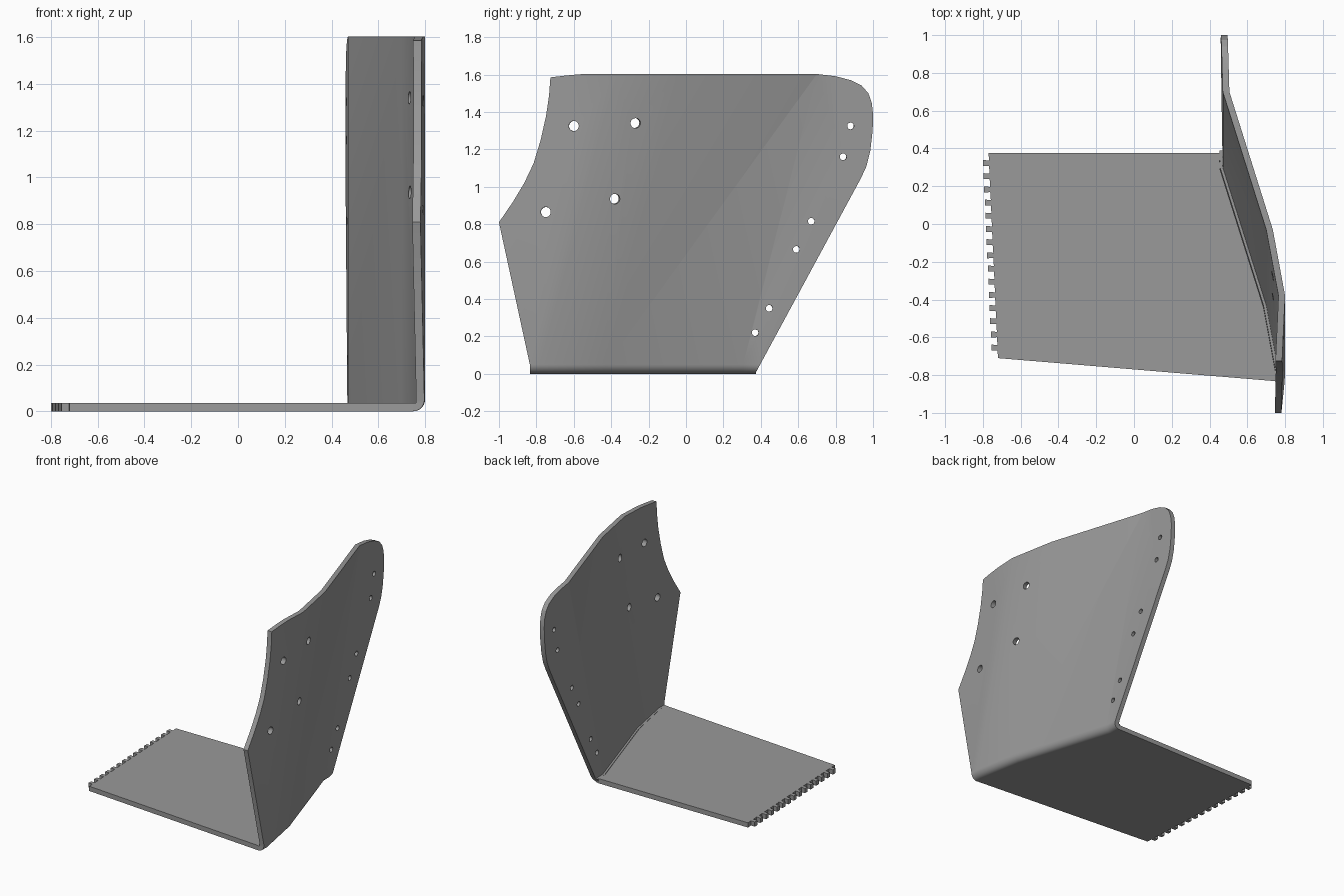
import bpy, bmesh, math
from mathutils import Vector

if "Cube" in bpy.data.objects:
    bpy.data.objects.remove(bpy.data.objects["Cube"])

T = 0.035        # sheet thickness
R = 0.05         # outer radius of the lower bend
K = 0.255        # lean of the fold lines (dy per dz)
H = 1.603        # overall height
# fold stations: position along the top edge, outer x
FOLDS = [(-1.4, 0.752), (-0.38, 0.80), (-0.03, 0.735), (0.70, 0.505), (1.6, 0.48)]

steel = bpy.data.materials.new("steel grey")
steel.diffuse_color = (0.32, 0.32, 0.32, 1)
steel.use_nodes = True
steel.node_tree.nodes["Principled BSDF"].inputs["Base Color"].default_value = steel.diffuse_color


def outer_x(y, z):
    """Outer x and slope of the folded side at a given y, z."""
    s = y + K * (H - z)
    for (s0, x0), (s1, x1) in zip(FOLDS, FOLDS[1:]):
        if s <= s1:
            m = (x1 - x0) / (s1 - s0)
            return x0 + m * (s - s0), m


def loft(name, rings):
    """Closed solid through a list of equal rings, capped at both ends."""
    bm = bmesh.new()
    vs = [[bm.verts.new(p) for p in ring] for ring in rings]
    n = len(vs[0])
    for a, b in zip(vs, vs[1:]):
        for i in range(n):
            j = (i + 1) % n
            bm.faces.new((a[i], a[j], b[j], b[i]))
    bm.faces.new(vs[0])
    bm.faces.new(vs[-1][::-1])
    bmesh.ops.recalc_face_normals(bm, faces=bm.faces)
    me = bpy.data.meshes.new(name)
    bm.to_mesh(me)
    bm.free()
    me.materials.append(steel)
    ob = bpy.data.objects.new(name, me)
    bpy.context.collection.objects.link(ob)
    return ob


def cut(ob, cutter, op):
    """Apply a boolean and remove the cutter."""
    cutter.hide_render = True
    mod = ob.modifiers.new("cut", 'BOOLEAN')
    mod.operation, mod.solver, mod.object = op, 'EXACT', cutter
    bpy.context.view_layer.objects.active = ob
    bpy.ops.object.modifier_apply(modifier=mod.name)
    bpy.data.objects.remove(cutter)


# Side plate: L-shaped section with a rounded heel, swept through the folds
arc = [(-R + R * math.cos(a), R - R * math.sin(a))
       for a in (math.pi / 2 * i / 8 for i in range(9))]
section = [(0, 1.8)] + arc + [(-R, T), (-T, T), (-T, 1.8)]
side = loft("side_plate", [[(x + u, s - K * (H - z), z) for u, z in section]
                           for s, x in FOLDS])

# Side outline in y, z
outline = [(-0.835, -0.1), (-0.835, 0.05), (-1, 0.81), (-0.925, 0.92), (-0.865, 1.02),
           (-0.815, 1.125), (-0.777, 1.25), (-0.748, 1.38), (-0.732, 1.49), (-0.725, 1.585),
           (-0.64, 1.595), (-0.55, H), (0.70, H), (0.80, 1.591), (0.88, 1.57),
           (0.94, 1.54), (0.975, 1.50), (0.993, 1.45), (1, 1.39), (0.998, 1.30),
           (0.985, 1.19), (0.965, 1.11), (0.935, 1.045), (0.375, 0.01), (0.375, -0.1)]
cut(side, loft("outline_cutter", [[(x, y, z) for y, z in outline] for x in (0.2, 1.1)]),
    'INTERSECT')

# Bolt holes, drilled square to each panel
holes = [(y, z, 0.027) for y, z in
         ((-0.60, 1.325), (-0.27, 1.34), (-0.75, 0.865), (-0.38, 0.935))]
holes += [(y, z, 0.018) for y, z in
          ((0.88, 1.325), (0.84, 1.16), (0.67, 0.815), (0.59, 0.665), (0.445, 0.35), (0.37, 0.22))]
for y, z, r in holes:
    x, m = outer_x(y, z)
    n = Vector((1, -m, K * m)).normalized()
    a = n.cross(Vector((0, 0, 1))).normalized()
    b = n.cross(a)
    c = Vector((x, y, z))
    rings = [[c + n * d + r * (a * math.cos(t) + b * math.sin(t))
              for t in (2 * math.pi * i / 20 for i in range(20))] for d in (-0.1, 0.1)]
    cut(side, loft("hole_cutter", rings), 'DIFFERENCE')

# Base plate: toothed left edge, right edge following the folds
FRONT, BACK = -0.835, 0.375
plan = [(-0.77, BACK)]
for i in range(15):
    y = 0.322 - 0.0698 * i
    x = -0.77 + (BACK - y) * 0.046
    plan += [(x, y + 0.014), (x - 0.032, y + 0.017), (x - 0.032, y - 0.015), (x, y - 0.014)]
plan += [(-0.72, -0.71), (outer_x(FRONT, 0)[0] - R, FRONT + 0.003)]
for s, x in FOLDS[1:4]:
    plan.append((x - R, s - K * H))
plan.append((outer_x(BACK, 0)[0] - R, BACK))
base = loft("base_plate", [[(x, y, z) for x, y in plan] for z in (0, T)])

# Smooth the rounded heel and holes, keep the folds crisp
for ob in (side, base):
    bpy.ops.object.select_all(action='DESELECT')
    ob.select_set(True)
    bpy.context.view_layer.objects.active = ob
    bpy.ops.object.shade_smooth_by_angle(angle=math.radians(20 if ob is side else 5))
